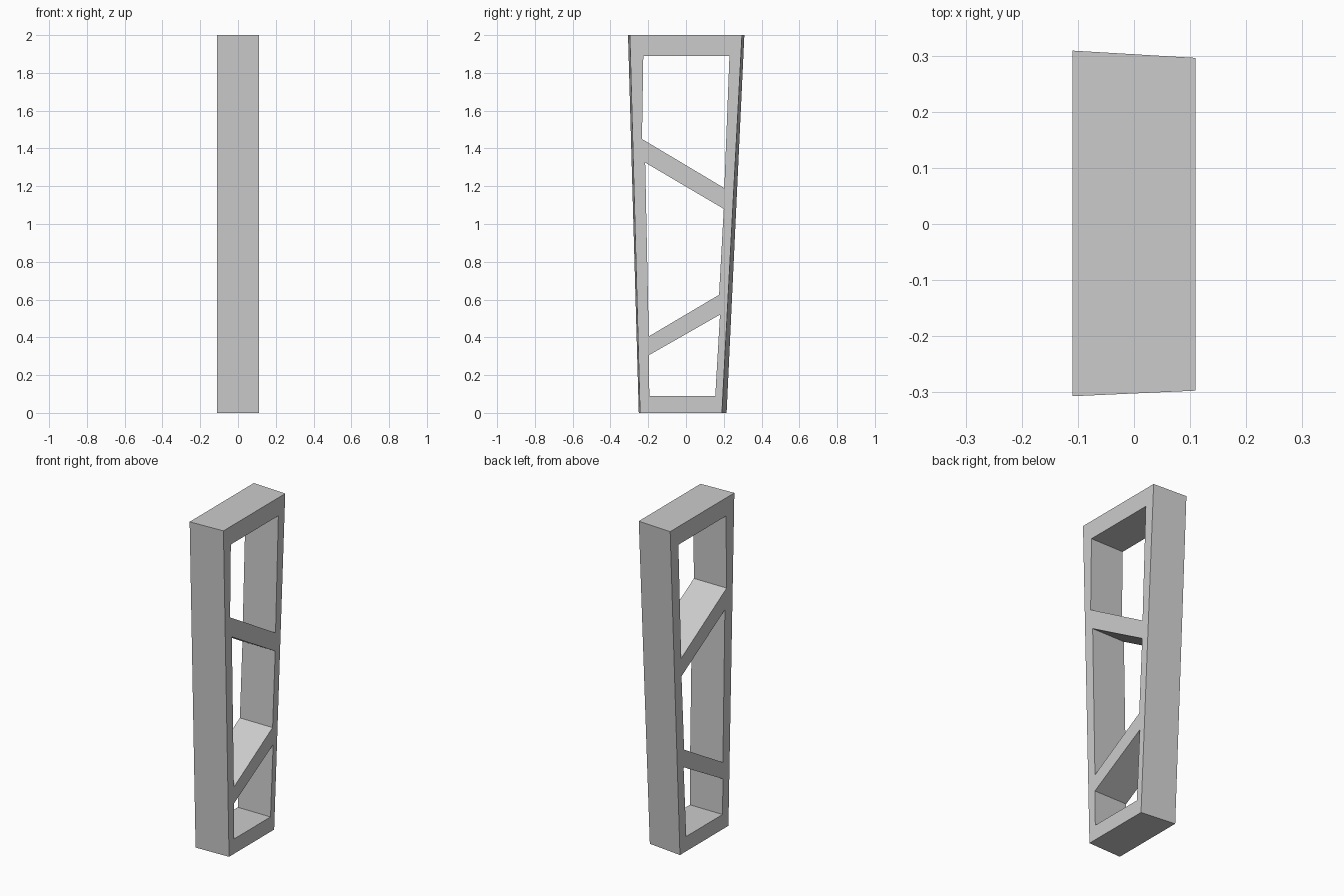
import bpy, bmesh

if "Cube" in bpy.data.objects:
    bpy.data.objects.remove(bpy.data.objects["Cube"])

HALF = 0.11  # half thickness along x

# Outer outline (y, z) on each side: the body narrows slightly towards +x
OUTER_LEFT = [(-0.307, 2), (0.309, 2), (0.215, 0), (-0.25, 0)]
OUTER_RIGHT = [(-0.297, 2), (0.296, 2), (0.19, 0), (-0.243, 0)]

# Openings between the slanted braces, cut straight through
OPENINGS = [
    [(-0.226, 1.89), (0.23, 1.89), (0.203, 1.19), (-0.233, 1.45)],
    [(-0.216, 1.325), (0.2, 1.08), (0.175, 0.625), (-0.197, 0.405)],
    [(-0.197, 0.305), (0.18, 0.52), (0.155, 0.09), (-0.194, 0.09)],
]

bm = bmesh.new()
cap_edges = {-1: [], 1: []}


def ring(points, side):
    """Closed loop of edges on one side of the frame."""
    vs = [bm.verts.new((side * HALF, y, z)) for y, z in points]
    for i, v in enumerate(vs):
        cap_edges[side].append(bm.edges.new((v, vs[(i + 1) % len(vs)])))
    return vs


def tube(left, right):
    """Walls joining matching loops on both sides."""
    a, b = ring(left, -1), ring(right, 1)
    for i in range(len(a)):
        j = (i + 1) % len(a)
        bm.faces.new((a[i], a[j], b[j], b[i]))


# Outer walls and opening walls
tube(OUTER_LEFT, OUTER_RIGHT)
for opening in OPENINGS:
    tube(opening, opening)

# Flat side faces with the openings left empty
for side in (-1, 1):
    bmesh.ops.triangle_fill(bm, edges=cap_edges[side], use_beauty=True,
                            use_dissolve=False, normal=(side, 0, 0))
bmesh.ops.recalc_face_normals(bm, faces=bm.faces[:])

mesh = bpy.data.meshes.new("braced_frame")
bm.to_mesh(mesh)
bm.free()
frame = bpy.data.objects.new("braced_frame", mesh)
bpy.context.collection.objects.link(frame)

# Single plain grey
grey = bpy.data.materials.new("plain_grey")
grey.diffuse_color = (0.6, 0.6, 0.6, 1)
grey.use_nodes = True
grey.node_tree.nodes["Principled BSDF"].inputs["Base Color"].default_value = grey.diffuse_color
mesh.materials.append(grey)
